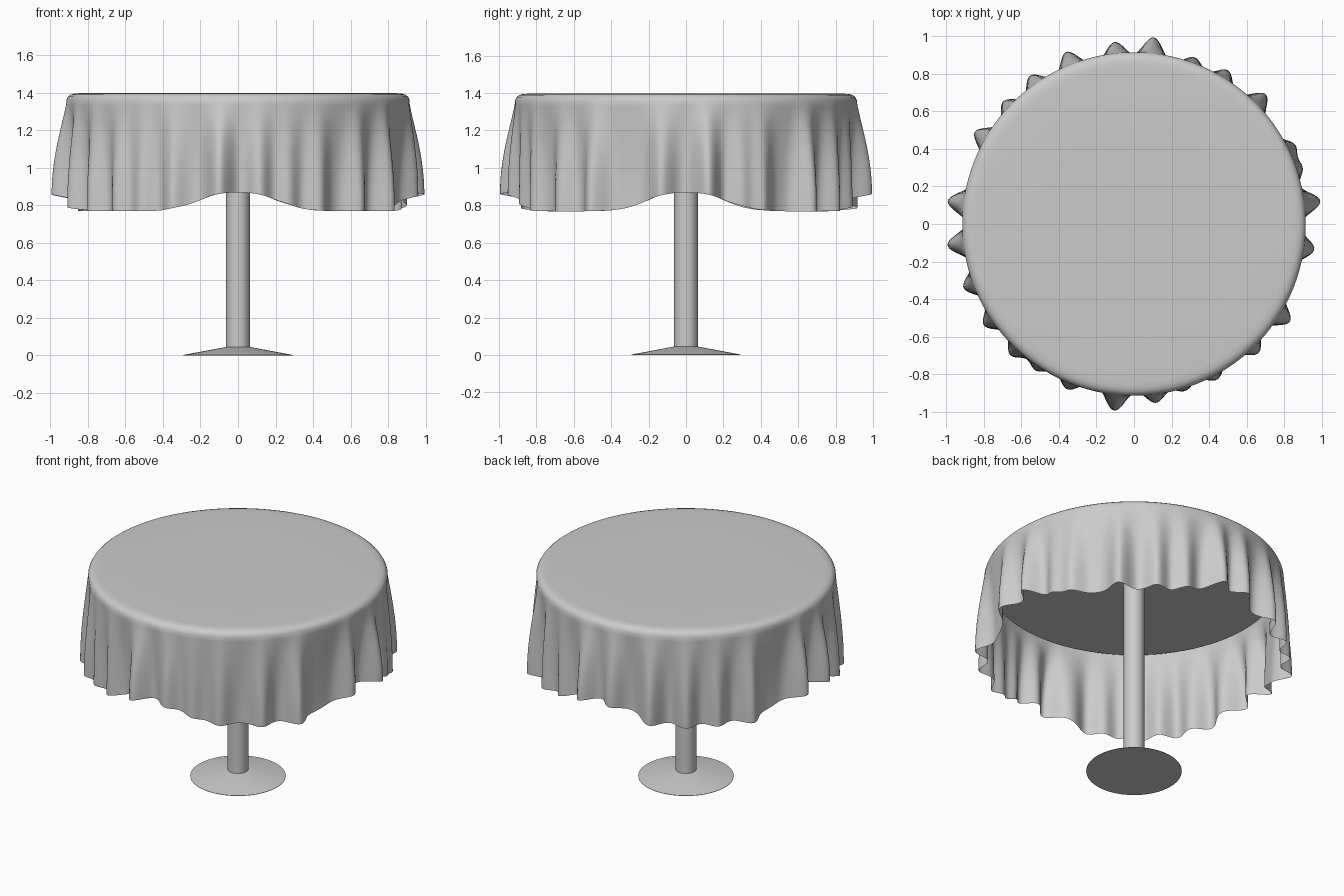
import bpy, bmesh, math

if "Cube" in bpy.data.objects:
    bpy.data.objects.remove(bpy.data.objects["Cube"])

# fold crests: angle in degrees, crest radius at the hem
FOLDS = [(7, 1.0), (18.5, .945), (26, .955), (44.5, .985), (58.6, .96), (70, .945),
         (84, 1.0), (96, .975), (111.5, .985), (125, .965), (137, .955), (150, .98),
         (173, 1.0), (186.5, 1.0), (200.5, .97), (214, .965), (226.7, .96), (236, .94),
         (248, .95), (264, 1.0), (277, .96), (287, .93), (298, .94), (314, .955),
         (328, .98), (352, .97)]
VALLEY, EDGE = .88, .915
SEG, ROWS = 480, 20


def hem_radius(deg):
    r = VALLEY
    for a, peak in FOLDS:
        d = (deg - a + 180) % 360 - 180
        r += (peak - VALLEY) * math.exp(-(d / 4.2) ** 2)
    return min(r, 1.0)


def hem_height(deg):
    # hem lifts at the four sides and hangs lower on the diagonals
    d = abs((deg + 45) % 90 - 45)
    return .768 + .1 * math.exp(-(d / 17) ** 2.4)


def finish(bm, name, angle):
    bmesh.ops.recalc_face_normals(bm, faces=bm.faces)
    me = bpy.data.meshes.new(name)
    bm.to_mesh(me)
    bm.free()
    ob = bpy.data.objects.new(name, me)
    bpy.context.collection.objects.link(ob)
    bpy.ops.object.select_all(action='DESELECT')
    ob.select_set(True)
    bpy.context.view_layer.objects.active = ob
    bpy.ops.object.shade_smooth_by_angle(angle=math.radians(angle))
    return ob


def skin(bm, rings):
    n = len(rings[0])
    for a, b in zip(rings, rings[1:]):
        for i in range(n):
            j = (i + 1) % n
            bm.faces.new((a[i], b[i], b[j], a[j]))


def lathe(name, profile, n=64):
    bm = bmesh.new()
    rings = [[bm.verts.new((r * math.cos(2 * math.pi * i / n),
                            r * math.sin(2 * math.pi * i / n), z)) for i in range(n)]
             for r, z in profile]
    skin(bm, rings)
    bm.faces.new(rings[0])
    bm.faces.new(rings[-1])
    return finish(bm, name, 30)


# tablecloth: flat top, rounded rim, flared folded skirt
bm = bmesh.new()
rings = []
for r, z in [(.5, 1.397), (.84, 1.397), (.872, 1.395), (.892, 1.389), (.906, 1.378)]:
    rings.append([bm.verts.new((r * math.cos(2 * math.pi * i / SEG),
                                r * math.sin(2 * math.pi * i / SEG), z)) for i in range(SEG)])
for k in range(ROWS + 1):
    t = k / ROWS
    ring = []
    for i in range(SEG):
        deg = 360 * i / SEG
        a = math.radians(deg)
        off = hem_radius(deg) - EDGE
        r = EDGE + off * math.sin(t * math.pi / 2) ** 1.1
        z = 1.36 + t * (hem_height(deg) - 1.36)
        ring.append(bm.verts.new((r * math.cos(a), r * math.sin(a), z)))
    rings.append(ring)
skin(bm, rings)
bm.faces.new(rings[0])
finish(bm, "tablecloth", 60)

# table under the cloth
lathe("table_top", [(.885, 1.33), (.885, 1.375), (.87, 1.388)], 96)
lathe("column", [(.063, .03), (.063, 1.335)])
lathe("base", [(.292, 0), (.292, .002), (.063, .045)])
